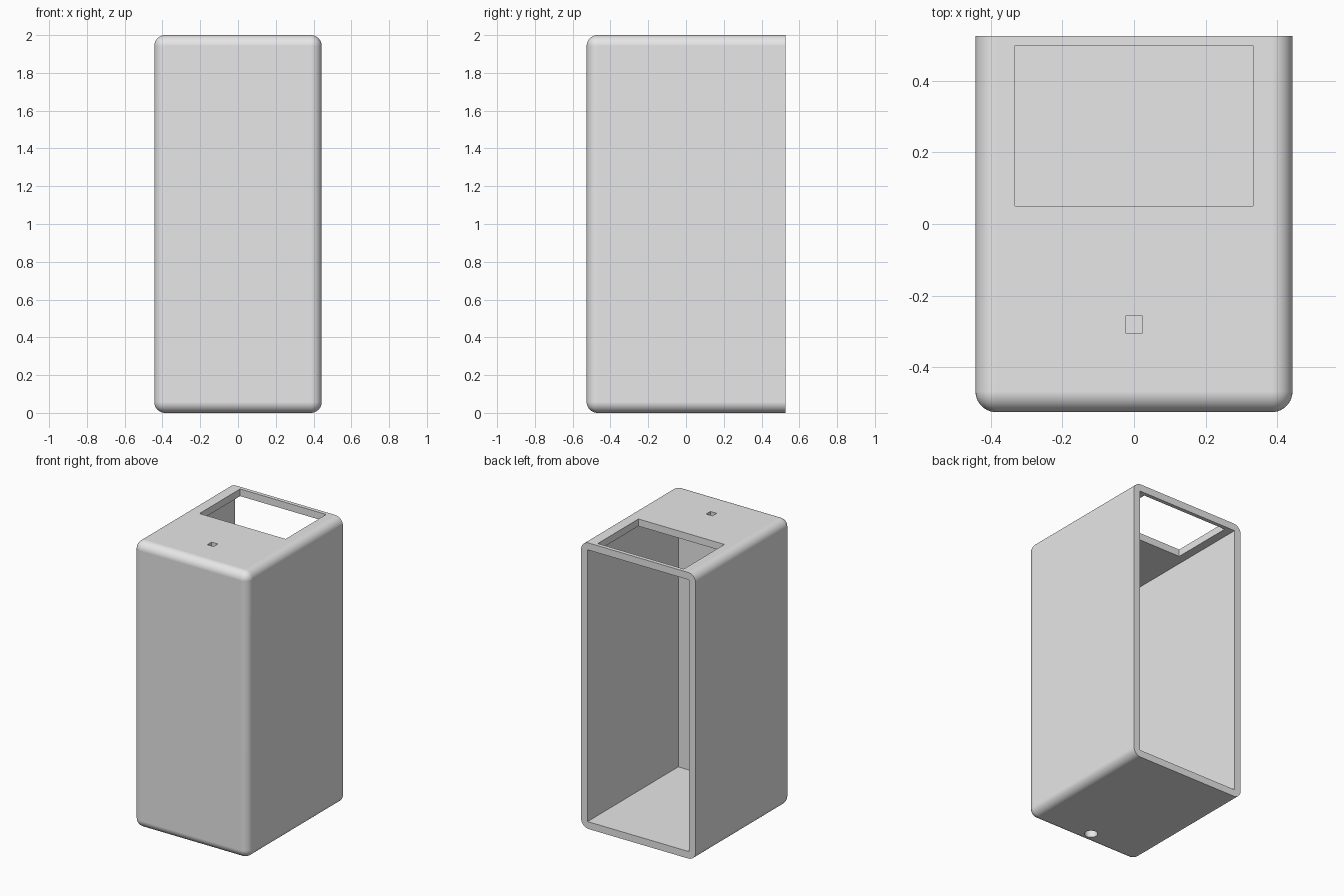
import bpy
import bmesh
import math

if "Cube" in bpy.data.objects:
    bpy.data.objects.remove(bpy.data.objects["Cube"], do_unlink=True)

W, D, H = 0.886, 1.052, 2.0   # outer width, depth, height
WALL = 0.05
RADIUS = 0.058

grey = bpy.data.materials.new("plain_grey")
grey.use_nodes = True
grey.diffuse_color = (0.8, 0.8, 0.8, 1)
grey.node_tree.nodes["Principled BSDF"].inputs["Base Color"].default_value = (0.8, 0.8, 0.8, 1)


def box(name, x, y, z):
    """Box from (min, max) ranges on each axis."""
    spans = (x, y, z)
    bpy.ops.mesh.primitive_cube_add(size=1, location=[(a + b) / 2 for a, b in spans])
    obj = bpy.context.object
    obj.name = name
    obj.scale = [b - a for a, b in spans]
    bpy.ops.object.transform_apply(location=True, rotation=True, scale=True)
    obj.data.materials.append(grey)
    return obj


def cut(target, cutter):
    """Subtract the cutter from the target and discard it."""
    cutter.hide_render = True
    mod = target.modifiers.new("cut", 'BOOLEAN')
    mod.operation = 'DIFFERENCE'
    mod.solver = 'EXACT'
    mod.object = cutter
    bpy.context.view_layer.objects.active = target
    bpy.ops.object.modifier_apply(modifier=mod.name)
    bpy.data.objects.remove(cutter, do_unlink=True)


# Outer housing: every edge rounded except the rim of the open back
housing = box("housing", (-W / 2, W / 2), (-D / 2, D / 2), (0, H))
bm = bmesh.new()
bm.from_mesh(housing.data)
edges = [e for e in bm.edges if any(v.co.y < 0 for v in e.verts)]
bmesh.ops.bevel(bm, geom=edges, offset=RADIUS, segments=10, profile=0.5,
                affect='EDGES', clamp_overlap=True)
bm.to_mesh(housing.data)
bm.free()

# Hollow interior, open at the back
cut(housing, box("cavity_cutter", (-W / 2 + WALL, W / 2 - WALL),
                 (-D / 2 + WALL, D), (WALL, H - WALL)))

# Large window and small square hole through the top
cut(housing, box("window_cutter", (-0.333, 0.333), (0.05, 0.499), (H - 0.2, H + 0.2)))
cut(housing, box("square_hole_cutter", (-0.024, 0.024), (-0.304, -0.257), (H - 0.2, H + 0.2)))

# Round hole through the bottom, near the front
bpy.ops.mesh.primitive_cylinder_add(vertices=40, radius=0.042, depth=0.2, location=(0, -0.425, 0))
bpy.context.object.data.materials.append(grey)
cut(housing, bpy.context.object)

# Smooth rounding with flat walls
bpy.ops.object.select_all(action='DESELECT')
housing.select_set(True)
bpy.context.view_layer.objects.active = housing
bpy.ops.object.shade_smooth_by_angle(angle=math.radians(30))
normals = housing.modifiers.new("flat_walls", 'WEIGHTED_NORMAL')
normals.keep_sharp = True
